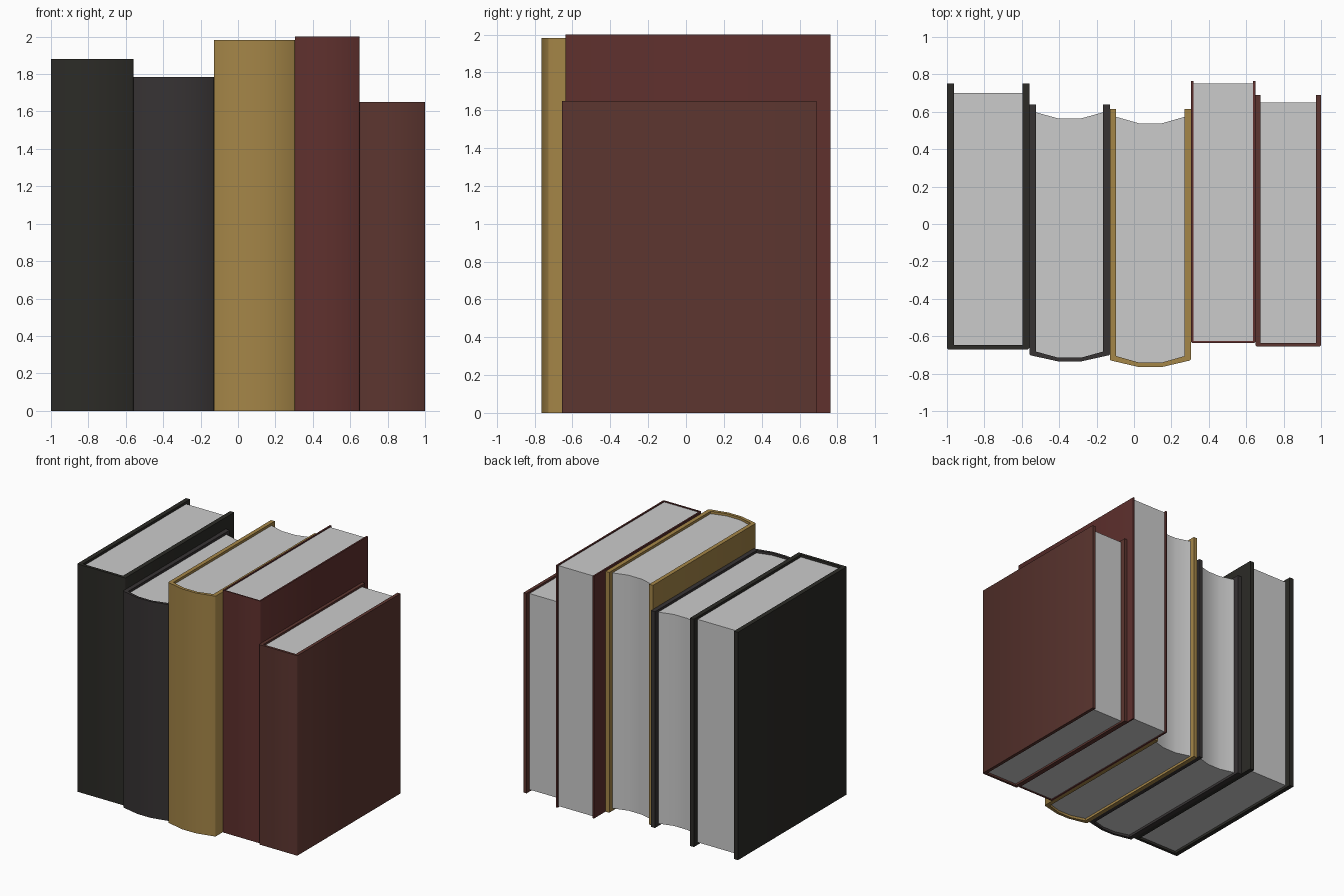
import bpy, bmesh

if "Cube" in bpy.data.objects:
    bpy.data.objects.remove(bpy.data.objects["Cube"])


def prism(name, pts, z0, z1, color=None):
    """Extrude a plan-view outline between two heights."""
    bm = bmesh.new()
    base = bm.faces.new([bm.verts.new((x, y, z0)) for x, y in pts])
    top = bmesh.ops.extrude_face_region(bm, geom=[base])["geom"]
    bmesh.ops.translate(bm, vec=(0, 0, z1 - z0),
                        verts=[v for v in top if isinstance(v, bmesh.types.BMVert)])
    bmesh.ops.recalc_face_normals(bm, faces=bm.faces)
    mesh = bpy.data.meshes.new(name)
    bm.to_mesh(mesh)
    bm.free()
    obj = bpy.data.objects.new(name, mesh)
    bpy.context.collection.objects.link(obj)
    if color:
        mat = bpy.data.materials.new(name + "_cloth")
        mat.diffuse_color = (*color, 1)
        mat.use_nodes = True
        mat.node_tree.nodes["Principled BSDF"].inputs["Base Color"].default_value = mat.diffuse_color
        mesh.materials.append(mat)
    bpy.ops.object.select_all(action='DESELECT')
    obj.select_set(True)
    bpy.context.view_layer.objects.active = obj
    bpy.ops.object.shade_smooth_by_angle(angle=1.0)
    return obj


def book(name, x0, x1, front, back, pages_back, height, t, spine, bulge, recess, color):
    a, b = x0 + t, x1 - t
    thirds = [a + (b - a) / 3, b - (b - a) / 3]
    c = 0.006

    def bow(y):  # two middle points of a rounded spine or fore-edge
        return [(x, y - bulge) for x in thirds] if bulge else []

    # cover: U-shaped outline with slightly eased spine corners
    inner = front + spine
    outline = [(x0, back), (x0, front + c), (x0 + c, front)]
    outline += bow(front)
    outline += [(x1 - c, front), (x1, front + c), (x1, back), (b, back), (b, inner)]
    outline += bow(inner)[::-1]
    outline += [(a, inner), (a, back)]
    prism(name + "_cover", outline, 0, height, color)

    # page block, set in from the cover edges
    pages = [(a, inner)] + bow(inner) + [(b, inner), (b, pages_back)]
    pages += bow(pages_back)[::-1] + [(a, pages_back)]
    prism(name + "_pages", pages, recess, height - recess)


# name, x0, x1, front, back, pages back, height, board, spine, bulge, recess, colour
book("black_book", -1.0, -0.56, -0.67, 0.75, 0.70, 1.88, 0.037, 0.024, 0, 0.02, (0.025, 0.024, 0.02))
book("charcoal_book", -0.56, -0.129, -0.702, 0.64, 0.597, 1.785, 0.036, 0.02, 0.033, 0.02, (0.038, 0.033, 0.034))
book("ochre_book", -0.129, 0.304, -0.73, 0.615, 0.573, 1.983, 0.034, 0.024, 0.035, 0.02, (0.374, 0.236, 0.064))
book("red_book", 0.304, 0.65, -0.636, 0.765, 0.75, 2.0, 0.013, 0.01, 0, 0.008, (0.115, 0.03, 0.027))
book("brown_book", 0.65, 1.0, -0.655, 0.69, 0.65, 1.65, 0.027, 0.02, 0, 0.016, (0.107, 0.036, 0.029))
